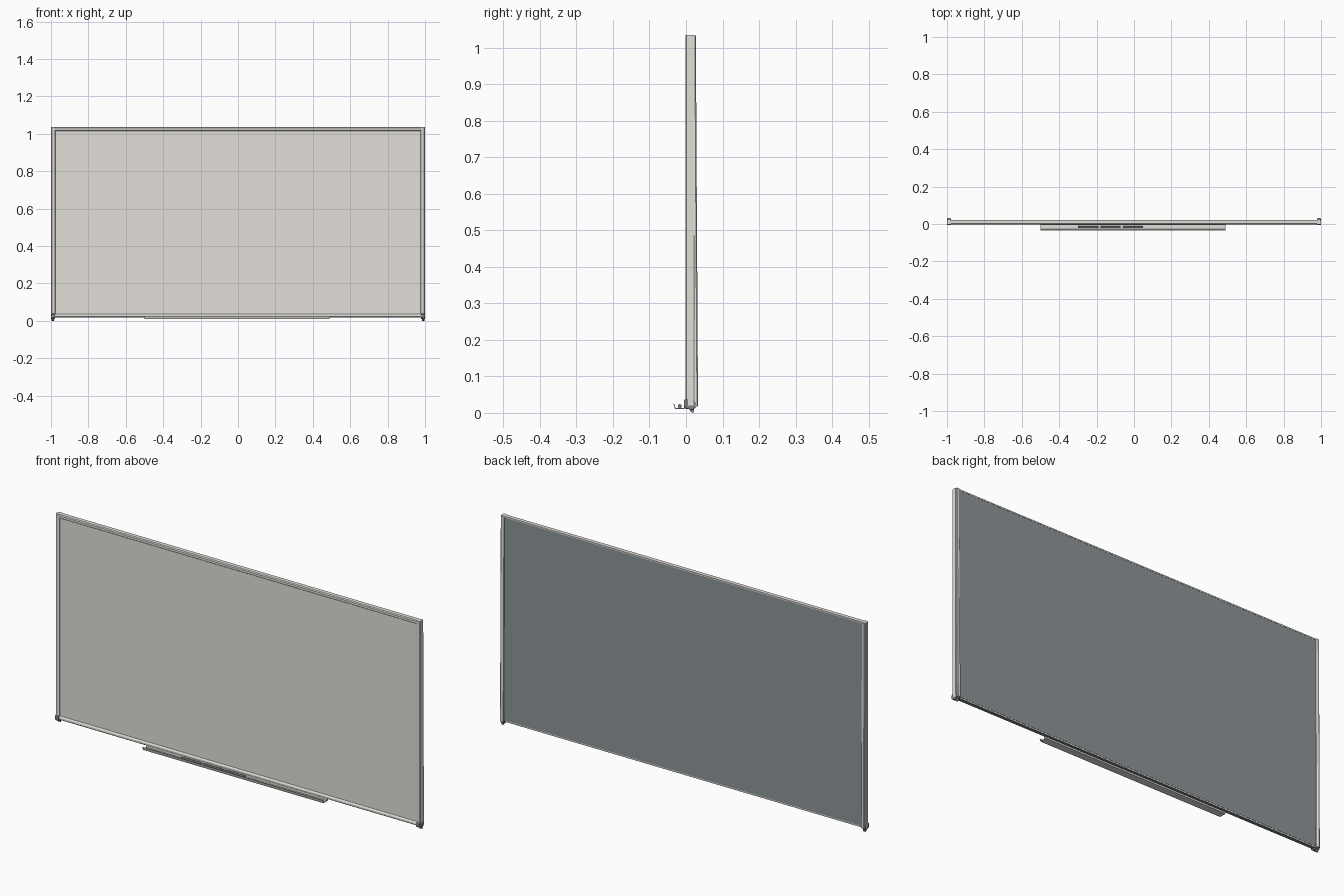
import bpy, bmesh
from math import radians
from mathutils import Vector, Matrix

cube = bpy.data.objects.get("Cube")
if cube:
    bpy.data.objects.remove(cube, do_unlink=True)


def material(name, r, g, b):
    m = bpy.data.materials.new(name)
    m.use_nodes = True
    m.diffuse_color = (r, g, b, 1)
    m.node_tree.nodes["Principled BSDF"].inputs["Base Color"].default_value = (r, g, b, 1)
    return m


off_white = material("off white", 0.76, 0.74, 0.70)
slate = material("slate grey", 0.27, 0.30, 0.32)
dark = material("dark grey", 0.20, 0.22, 0.24)


def finish(name, bm, mat, bevel=0):
    bmesh.ops.recalc_face_normals(bm, faces=bm.faces)
    mesh = bpy.data.meshes.new(name)
    bm.to_mesh(mesh)
    bm.free()
    mesh.materials.append(mat)
    ob = bpy.data.objects.new(name, mesh)
    bpy.context.collection.objects.link(ob)
    if bevel:
        mod = ob.modifiers.new("Rounded edges", "BEVEL")
        mod.width = bevel
        mod.segments = 2
    return ob


def box(name, lo, hi, mat, bevel=0):
    lo, hi = Vector(lo), Vector(hi)
    bm = bmesh.new()
    bmesh.ops.create_cube(bm, size=1)
    bmesh.ops.scale(bm, vec=hi - lo, verts=bm.verts)
    bmesh.ops.translate(bm, vec=(lo + hi) / 2, verts=bm.verts)
    return finish(name, bm, mat, bevel)


def prism(name, points, axis, start, end, mat, bevel=0, side=1, lean=0):
    """Extrude a closed profile: (y, z) along X, or (x, y) along Z."""
    bm = bmesh.new()
    along = Vector((1, 0, 0)) if axis == "X" else Vector((0, 0, 1))
    place = (lambda p: (start, *p)) if axis == "X" else (lambda p: (*p, start))
    face = bm.faces.new([bm.verts.new(place(p)) for p in points])
    low = list(bm.verts)
    bmesh.ops.extrude_face_region(bm, geom=[face], use_keep_orig=True)
    far = [v for v in bm.verts if v not in low]
    bmesh.ops.translate(bm, vec=along * (end - start), verts=far)
    bmesh.ops.translate(bm, vec=(0, lean, 0), verts=low)
    bmesh.ops.scale(bm, vec=(side, 1, 1), verts=bm.verts)
    return finish(name, bm, mat, bevel)


# Writing surface and backing sheet
box("writing_surface", (-0.985, 0.004, 0.025), (0.985, 0.012, 1.028), off_white)
box("back_panel", (-0.985, 0.012, 0.024), (0.985, 0.021, 1.03), slate)

# Top and bottom rails, with chamfered fronts
top = [(0.004, 1.016), (0, 1.019), (-0.002, 1.023), (-0.002, 1.031),
       (0.002, 1.035), (0.022, 1.035), (0.022, 1.029), (0.004, 1.029)]
prism("top_rail", top, "X", -0.992, 0.992, off_white)
bottom = [(0.004, 0.037), (0, 0.034), (-0.002, 0.03), (-0.002, 0.022),
          (0.001, 0.019), (0.02, 0.019), (0.02, 0.024), (0.004, 0.024)]
prism("bottom_rail", bottom, "X", -0.985, 0.985, off_white)
box("bottom_seal", (-0.985, 0.007, 0.017), (0.985, 0.02, 0.0195), dark)

# Side rails, rear lips and corner caps, mirrored left and right
rail = [(0.977, 0.004), (0.979, 0), (0.984, -0.002), (0.995, -0.002),
        (0.999, 0.001), (1, 0.005), (1, 0.02), (0.98, 0.02)]
lip = [(0.981, 0.018), (0.997, 0.018), (0.998, 0.024),
       (0.995, 0.027), (0.986, 0.027), (0.981, 0.024)]
cap = [(-0.006, 0.018), (-0.006, 0.035), (-0.001, 0.039), (0.016, 0.04),
       (0.026, 0.026), (0.026, 0.014), (0.016, 0.008), (0, 0.012)]
for word, side in (("left", 1), ("right", -1)):
    prism(word + "_rail", rail, "Z", 0.02, 1.035, off_white, side=side)
    prism(word + "_rear_lip", lip, "Z", 0.018, 1.034, off_white, side=side, lean=0.006)
    prism(word + "_corner_cap", cap, "X", 0.979, 1, dark, 0.002, side)
    prism(word + "_cap_foot", [(0.006, 0.014), (0.024, 0.016), (0.02, 0), (0.014, 0.002)],
          "X", 0.985, 0.997, dark, side=side)

# Pen tray: folded sheet with a raised front lip and a back flange
tray = [(-0.035, 0.026), (-0.030, 0.010), (0.006, 0.010), (0.006, 0.019),
        (-0.003, 0.024), (-0.005, 0.024), (-0.005, 0.013), (-0.028, 0.013), (-0.033, 0.026)]
prism("pen_tray", tray, "X", -0.5, 0.49, off_white)

# Pens lying in the tray
for i, x in enumerate((-0.245, -0.125, -0.005)):
    bm = bmesh.new()
    bmesh.ops.create_cone(bm, cap_ends=True, segments=16, radius1=0.0055, radius2=0.0055,
                          depth=0.108, matrix=Matrix.Translation((x, -0.017, 0.0185))
                          @ Matrix.Rotation(radians(90), 4, "Y"))
    pen = finish("pen_%d" % (i + 1), bm, dark)
    bpy.ops.object.select_all(action="DESELECT")
    pen.select_set(True)
    bpy.context.view_layer.objects.active = pen
    bpy.ops.object.shade_smooth_by_angle()
